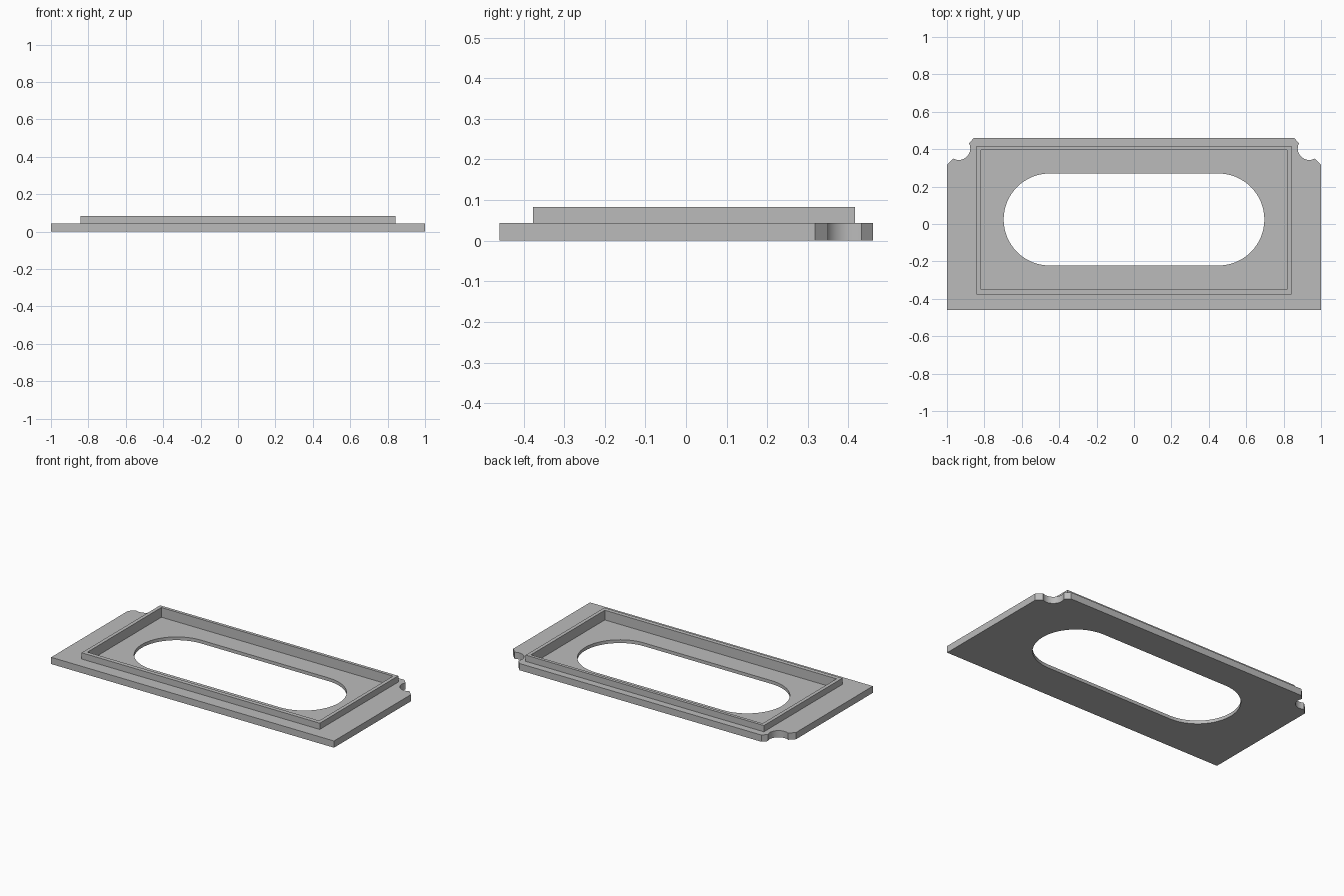
import bpy
import bmesh
from math import cos, sin, radians

cube = bpy.data.objects.get("Cube")
if cube:
    bpy.data.objects.remove(cube, do_unlink=True)

# One plain grey for everything
grey = bpy.data.materials.new("light_grey")
grey.use_nodes = True
grey.diffuse_color = (0.5, 0.5, 0.5, 1)
grey.node_tree.nodes["Principled BSDF"].inputs["Base Color"].default_value = grey.diffuse_color

PLATE_TOP, RIM_TOP, FLOOR = 0.043, 0.083, 0.021


def arc(cx, cy, r, start, end, steps):
    angles = [radians(start + (end - start) * i / steps) for i in range(steps + 1)]
    return [(cx + r * cos(a), cy + r * sin(a)) for a in angles]


def rectangle(x, y0, y1):
    return [(-x, y0), (x, y0), (x, y1), (-x, y1)]


def prism(name, outline, z0, z1):
    """Extrude a flat counter-clockwise outline from z0 to z1."""
    bm = bmesh.new()
    base = bm.faces.new([bm.verts.new((x, y, z0)) for x, y in outline])
    top = bmesh.ops.extrude_face_region(bm, geom=[base], use_keep_orig=True)["geom"]
    bmesh.ops.translate(bm, vec=(0, 0, z1 - z0),
                        verts=[v for v in top if isinstance(v, bmesh.types.BMVert)])
    bmesh.ops.recalc_face_normals(bm, faces=bm.faces)
    mesh = bpy.data.meshes.new(name)
    bm.to_mesh(mesh)
    bm.free()
    mesh.materials.append(grey)
    obj = bpy.data.objects.new(name, mesh)
    bpy.context.collection.objects.link(obj)
    return obj


def select(obj):
    bpy.ops.object.select_all(action='DESELECT')
    obj.select_set(True)
    bpy.context.view_layer.objects.active = obj


def cut(obj, cutter):
    mod = obj.modifiers.new("cut", 'BOOLEAN')
    mod.operation = 'DIFFERENCE'
    mod.solver = 'EXACT'
    mod.object = cutter
    select(obj)
    bpy.ops.object.modifier_apply(modifier=mod.name)


# Plate outline: square front corners, chamfered and scalloped back corners
right = [(1, -0.459), (1, 0.317), (0.967, 0.35)]
right += arc(0.937, 0.404, 0.0616, -60, -207, 20)[1:]
right += [(0.855, 0.461)]
outline = right + [(-x, y) for x, y in reversed(right)]
plate = prism("base_plate", outline, 0, PLATE_TOP)

# Raised rim around the pocket
rim = prism("raised_rim", rectangle(0.842, -0.377, 0.416), PLATE_TOP, RIM_TOP)

# Cutters: rectangular pocket and rounded slot
pocket = prism("pocket_cutter", rectangle(0.819, -0.35, 0.396), FLOOR, 0.2)
slot_outline = arc(0.451, 0.024, 0.246, -90, 90, 32) + arc(-0.451, 0.024, 0.246, 90, 270, 32)
slot = prism("slot_cutter", slot_outline, -0.1, 0.2)

cut(plate, pocket)
cut(plate, slot)
cut(rim, pocket)
for cutter in (pocket, slot):
    bpy.data.objects.remove(cutter, do_unlink=True)

for obj in (plate, rim):
    select(obj)
    bpy.ops.object.shade_smooth_by_angle(angle=radians(25))
